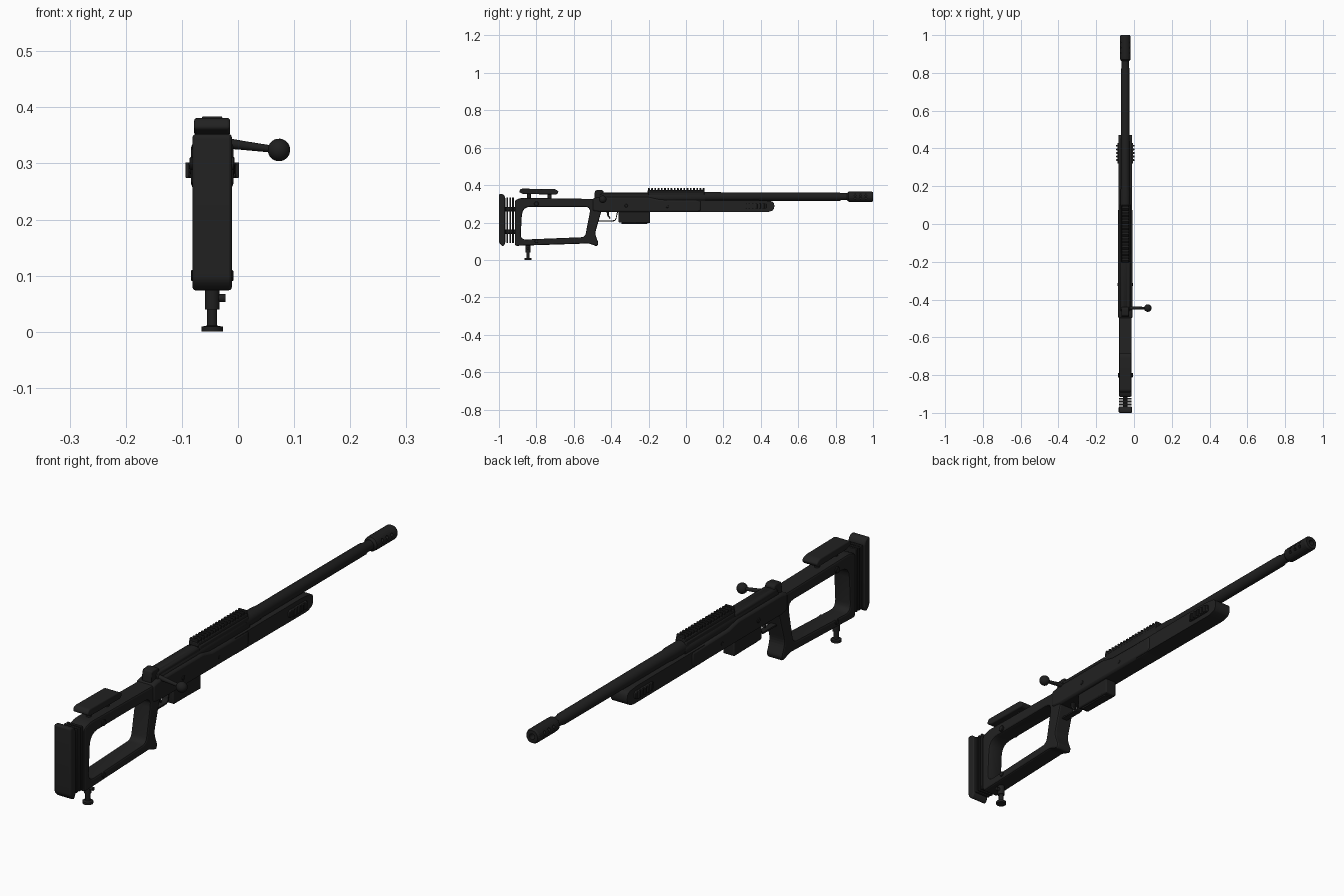
import bpy, bmesh, math
from mathutils import Vector

if "Cube" in bpy.data.objects:
    bpy.data.objects.remove(bpy.data.objects["Cube"])

CX = -0.046   # centre plane of the body


def material(name, c):
    m = bpy.data.materials.new(name)
    m.diffuse_color = (*c, 1)
    m.use_nodes = True
    m.node_tree.nodes["Principled BSDF"].inputs["Base Color"].default_value = m.diffuse_color
    return m


BLACK = material("matte black", (0.0155, 0.0155, 0.0155))
METAL = material("dark metal", (0.0135, 0.0135, 0.0135))


def rounded(pts, segs=4):
    """Round polygon corners; each point is (y, z, radius)."""
    out = []
    for i, (y, z, r) in enumerate(pts):
        p = Vector((y, z))
        if r == 0:
            out.append(p)
            continue
        a = (Vector(pts[i - 1][:2]) - p).normalized()
        b = (Vector(pts[(i + 1) % len(pts)][:2]) - p).normalized()
        p0, p1 = p + a * r, p + b * r
        for k in range(segs + 1):
            t = k / segs
            out.append(p0 * (1 - t) ** 2 + p * 2 * t * (1 - t) + p1 * t * t)
    return out


def finish(bm, name, mat, bevel=0, segs=2, cutters=()):
    bmesh.ops.recalc_face_normals(bm, faces=bm.faces)
    me = bpy.data.meshes.new(name)
    bm.to_mesh(me)
    bm.free()
    ob = bpy.data.objects.new(name, me)
    bpy.context.collection.objects.link(ob)
    me.materials.append(mat)
    for c in cutters:
        mod = ob.modifiers.new("cut", 'BOOLEAN')
        mod.operation, mod.object, mod.solver = 'DIFFERENCE', c, 'EXACT'
        c.hide_render = True
        c.hide_viewport = True
    if bevel:
        mod = ob.modifiers.new("bevel", 'BEVEL')
        mod.width, mod.segments = bevel, segs
        mod.limit_method, mod.angle_limit = 'ANGLE', math.radians(40)
    bpy.ops.object.select_all(action='DESELECT')
    if not cutters:
        bpy.context.view_layer.objects.active = ob
        ob.select_set(True)
        bpy.ops.object.shade_smooth_by_angle(angle=math.radians(35))
    return ob


def prism(name, pts, half, mat=BLACK, bevel=0.0, x=CX, cutters=(), segs=2):
    """Side profile extruded across the width."""
    bm = bmesh.new()
    f = bm.faces.new([bm.verts.new((x - half, p[0], p[1])) for p in rounded(pts)])
    ext = bmesh.ops.extrude_face_region(bm, geom=[f])['geom']
    bmesh.ops.translate(bm, vec=(2 * half, 0, 0),
                        verts=[v for v in ext if isinstance(v, bmesh.types.BMVert)])
    return finish(bm, name, mat, bevel, segs, cutters)


def box(name, y0, y1, z0, z1, half, mat=BLACK, bevel=0.0, x=CX, r=0):
    return prism(name, [(y0, z0, r), (y1, z0, r), (y1, z1, r), (y0, z1, r)], half, mat, bevel, x)


def lathe(name, start, axis, prof, mat=METAL, n=24, cutters=()):
    """Turned part: prof lists (distance along axis, radius)."""
    q = Vector(axis).normalized().to_track_quat('Z', 'Y')
    bm = bmesh.new()
    rings = [[bm.verts.new(Vector(start) + q @ Vector((r * math.cos(2 * math.pi * k / n),
              r * math.sin(2 * math.pi * k / n), d))) for k in range(n)] for d, r in prof]
    for a, b in zip(rings, rings[1:]):
        for k in range(n):
            bm.faces.new((a[k], a[(k + 1) % n], b[(k + 1) % n], b[k]))
    bm.faces.new(rings[0])
    bm.faces.new(rings[-1])
    return finish(bm, name, mat, cutters=cutters)


# Skeleton stock with open centre and grip
opening = prism("stock_opening_cutter", [(-0.885, 0.108, .03), (-0.54, 0.122, .02),
                (-0.508, 0.284, .035), (-0.875, 0.284, .045)], 0.1)
prism("stock", [(-0.915, 0.075, .012), (-0.52, 0.088, .01), (-0.475, 0.072, .008),
                (-0.468, 0.09, .008), (-0.487, 0.14, .02), (-0.452, 0.262, .01),
                (-0.43, 0.262, 0), (-0.43, 0.325, 0), (-0.885, 0.332, .02), (-0.915, 0.318, .01)],
      0.034, bevel=0.007, cutters=[opening])

# Butt pad, spacer plates and rods
prism("butt_pad", [(-1.0, 0.09, .012), (-0.978, 0.07, .01), (-0.966, 0.09, .008),
                   (-0.966, 0.335, .008), (-0.978, 0.352, .01), (-1.0, 0.352, .008)],
      0.035, bevel=0.005)
for i, y in enumerate((-0.961, -0.945, -0.930)):
    box(f"spacer_plate_{i}", y, y + 0.010, 0.09, 0.333, 0.033, bevel=0.002)
for z in (0.15, 0.27):
    lathe("spacer_rod", (CX, -0.97, z), (0, 1, 0), [(0, .012), (0.07, .012)])

# Cheek rest on two posts
prism("cheek_rest", [(-0.893, 0.362, .008), (-0.87, 0.352, .008), (-0.69, 0.350, .008),
                     (-0.68, 0.366, .008), (-0.70, 0.379, .01), (-0.885, 0.381, .012)],
      0.032, bevel=0.008, segs=3)
for y in (-0.84, -0.73):
    lathe("cheek_post", (CX, y, 0.32), (0, 0, 1), [(0, .010), (0.038, .010)])

# Ground spike under the stock
lathe("rear_support", (CX, -0.845, 0), (0, 0, 1),
      [(0, .019), (.009, .019), (.011, .009), (.04, .009), (.04, .013), (.08, .013)])
lathe("support_knob", (CX, -0.845, 0.06), (1, 0, 0), [(0, .007), (.024, .007)], n=12)

# Screws through the stock and chassis
for y, z, h, r in ((-0.8, 0.1, .038, .010), (-0.8, 0.3, .040, .012), (-0.32, 0.29, .041, .009),
                   (-0.1, 0.285, .039, .008)):
    lathe("side_screw", (CX - h, y, z), (1, 0, 0), [(0, r - .002), (.002, r), (2 * h - .002, r),
                                                   (2 * h, r - .002)], n=16)

# Chassis and fore-end
prism("chassis", [(-0.50, 0.262, .01), (-0.455, 0.256, 0), (0.06, 0.256, 0), (0.08, 0.262, 0),
                  (0.08, 0.318, 0), (-0.14, 0.322, 0), (-0.20, 0.336, .01), (-0.46, 0.336, .01),
                  (-0.50, 0.328, .01)], 0.038, bevel=0.008)
prism("fore_end", [(0.0, 0.257, 0), (0.445, 0.255, .02), (0.472, 0.27, .015), (0.472, 0.312, .02),
                   (0.41, 0.319, .02), (0.0, 0.319, 0)], 0.035, bevel=0.012, segs=3)

# Ribbed side grips
for s in (-1, 1):
    x = CX + s * 0.037
    box("side_grip_plate", 0.32, 0.43, 0.274, 0.302, 0.005, x=x, bevel=0.002, r=.008)
    for k in range(5):
        box("side_grip_rib", 0.333 + k * .019, 0.343 + k * .019, 0.274, 0.302, 0.0055,
            bevel=0.002, x=x + s * 0.0055)

# Receiver, bolt shroud and rail
lathe("receiver", (CX, -0.46, 0.332), (0, 1, 0), [(0, .026), (.003, .028), (.56, .028), (.565, .025)])
box("receiver_top", -0.455, -0.2, 0.32, 0.358, 0.025, METAL, 0.006)
box("receiver_bridge", -0.2, 0.1, 0.318, 0.363, 0.024, METAL, 0.005)
prism("bolt_shroud", [(-0.49, 0.30, 0), (-0.44, 0.30, 0), (-0.44, 0.368, .006), (-0.452, 0.374, .005),
                      (-0.485, 0.372, .006), (-0.49, 0.35, 0)], 0.02, METAL, 0.004)
box("rail", -0.205, 0.1, 0.358, 0.374, 0.020, METAL, 0.003)
for k in range(18):
    y = -0.203 + k * 0.0172
    box("rail_tooth", y, y + 0.0095, 0.372, 0.384, 0.018, METAL, 0.002)

# Bolt handle with ball
a, b = Vector((-0.03, -0.445, 0.337)), Vector((0.073, -0.445, 0.324))
lathe("bolt_handle", a, b - a, [(0, .010), (.04, .008), (.10, .006)], n=16)
R = 0.020
lathe("bolt_knob", b, b - a, [(-R * math.cos(math.pi * k / 12), R * math.sin(math.pi * k / 12) + 1e-4)
                              for k in range(13)])

# Barrel and vented muzzle brake
lathe("barrel", (CX, 0.08, 0.338), (0, 1, 0),
      [(0, .026), (.09, .026), (.11, .0235), (.74, .0225), (.75, .019), (.80, .019)])
cuts = [lathe("bore_cutter", (CX, 0.94, 0.338), (0, 1, 0), [(0, .011), (.1, .011)], n=16)]
for k in range(3):
    for z in (0.329, 0.347):
        for s in (-1, 1):
            cuts.append(lathe("port_cutter", (CX + s * .018, 0.905 + k * .028, z), (s, 0, 0),
                              [(0, .006), (.03, .006)], n=12))
lathe("muzzle_brake", (CX, 0.862, 0.338), (0, 1, 0),
      [(0, .020), (.008, .027), (.025, .028), (.130, .028), (.138, .024)], cutters=cuts)

# Magazine
prism("magazine", [(-0.36, 0.199, .006), (-0.192, 0.196, .006), (-0.192, 0.27, 0), (-0.36, 0.27, 0)],
      0.024, METAL, 0.004)
box("magazine_base", -0.345, -0.207, 0.192, 0.20, 0.016, METAL, 0.002)

# Trigger guard and trigger
gap = prism("guard_opening_cutter", [(-0.50, 0.212, 0), (-0.378, 0.212, .012), (-0.368, 0.262, 0),
                                     (-0.50, 0.262, 0)], 0.05)
prism("trigger_guard", [(-0.468, 0.206, 0), (-0.376, 0.206, .014), (-0.362, 0.262, 0),
                        (-0.468, 0.262, 0)], 0.012, METAL, cutters=[gap])
prism("trigger", [(-0.425, 0.262, 0), (-0.41, 0.262, 0), (-0.413, 0.24, .005), (-0.402, 0.222, 0),
                  (-0.408, 0.219, 0), (-0.422, 0.238, .005)], 0.005, METAL)
